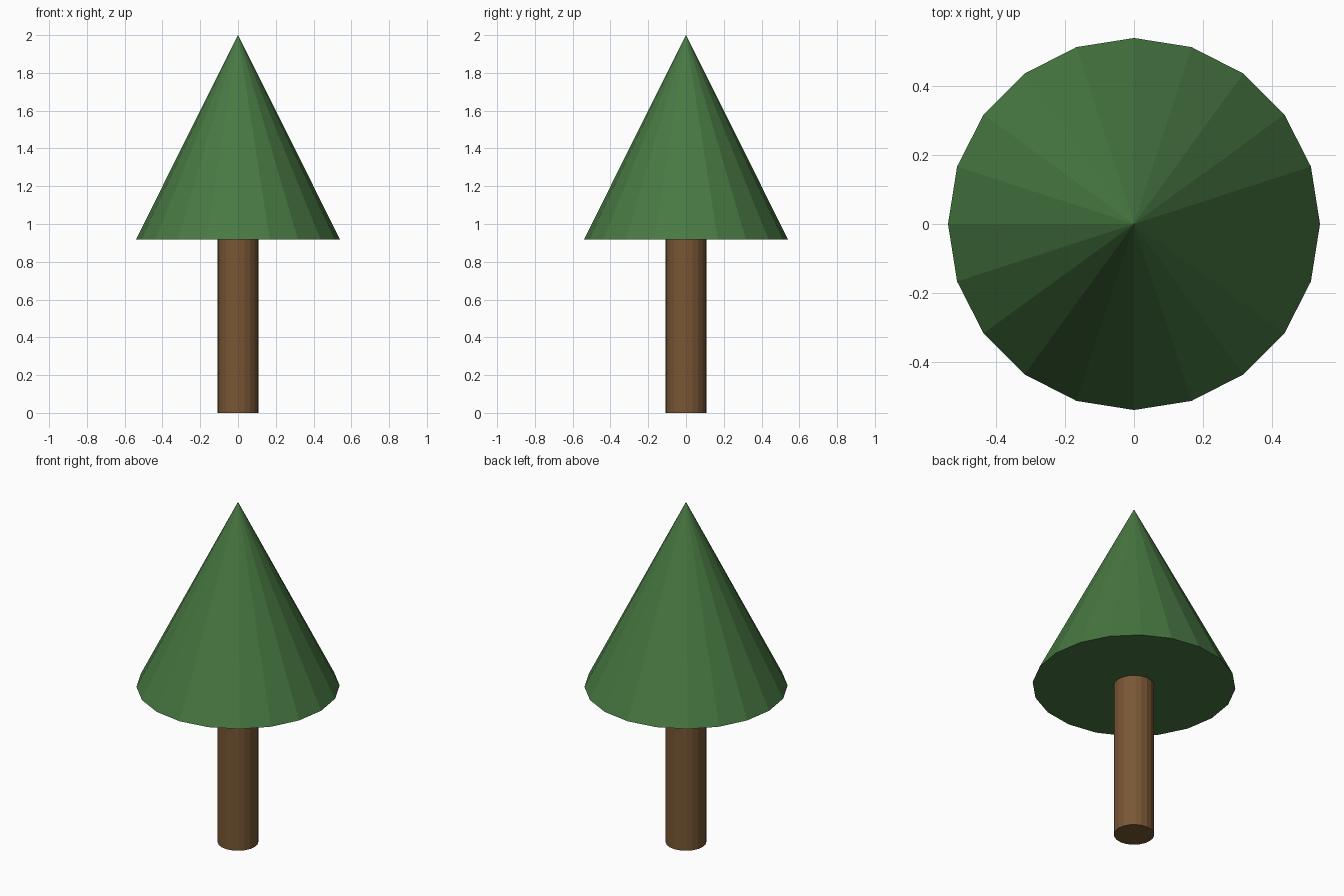
import bpy

if "Cube" in bpy.data.objects:
    bpy.data.objects.remove(bpy.data.objects["Cube"])

SIDES = 20
BASE_Z = 0.917


def add_part(name, r_bottom, r_top, z0, z1, color):
    bpy.ops.mesh.primitive_cone_add(vertices=SIDES, radius1=r_bottom, radius2=r_top,
                                    depth=z1 - z0, location=(0, 0, (z0 + z1) / 2))
    obj = bpy.context.object
    obj.name = name
    mat = bpy.data.materials.new(name + "_color")
    mat.diffuse_color = color
    mat.use_nodes = True
    mat.node_tree.nodes["Principled BSDF"].inputs["Base Color"].default_value = mat.diffuse_color
    obj.data.materials.append(mat)
    return obj


# Trunk: straight cylinder up to the underside of the foliage
add_part("trunk", 0.108, 0.108, 0, BASE_Z, (0.19, 0.095, 0.035, 1))

# Foliage: flat-shaded cone
add_part("foliage", 0.541, 0, BASE_Z, 2.0, (0.065, 0.19, 0.055, 1))
